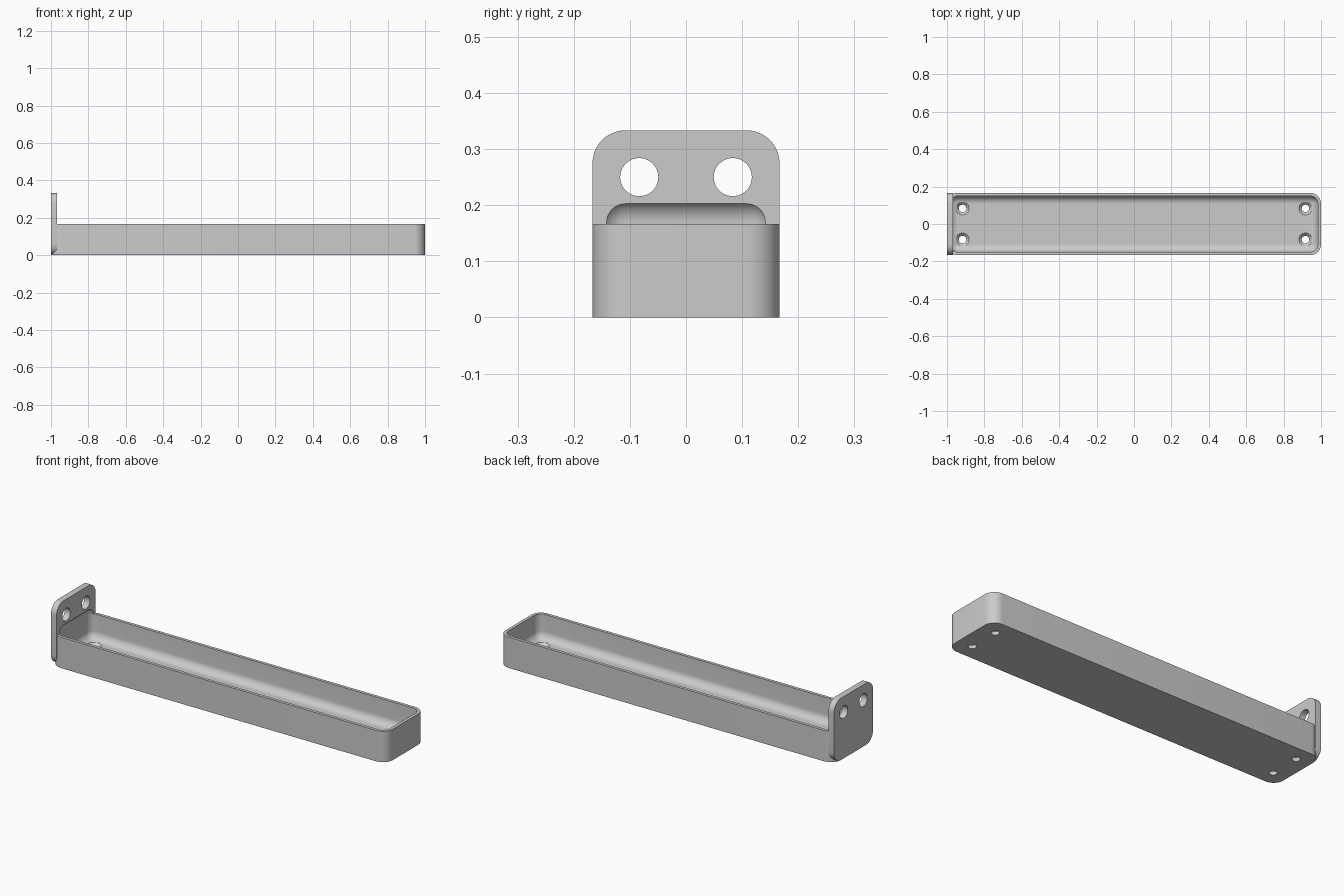
import bpy, bmesh, math
from mathutils import Matrix, Vector

cube = bpy.data.objects.get("Cube")
if cube:
    bpy.data.objects.remove(cube, do_unlink=True)

U = 1 / 60                     # design unit
WIDTH, WALL = 10 * U, U        # half width, wall thickness
OUTER_R, INNER_R = 3.5 * U, 2.5 * U

grey = bpy.data.materials.new("light grey")
grey.use_nodes = True
grey.diffuse_color = (0.6, 0.6, 0.6, 1)
grey.node_tree.nodes["Principled BSDF"].inputs["Base Color"].default_value = (0.6, 0.6, 0.6, 1)


def make_object(name, bm):
    bmesh.ops.recalc_face_normals(bm, faces=bm.faces)
    mesh = bpy.data.meshes.new(name)
    bm.to_mesh(mesh)
    bm.free()
    mesh.materials.append(grey)
    obj = bpy.data.objects.new(name, mesh)
    bpy.context.collection.objects.link(obj)
    return obj


def rounded_box(name, low, high, radius, axis=None):
    """Box with the edges along one axis rounded, or all edges if axis is None."""
    low, high = Vector(low), Vector(high)
    bm = bmesh.new()
    bmesh.ops.create_cube(bm, size=1)
    for v in bm.verts:
        v.co = (low + high) / 2 + v.co * (high - low)
    edges = [e for e in bm.edges if axis is None
             or abs((e.verts[0].co - e.verts[1].co).normalized()[axis]) > 0.9]
    bmesh.ops.bevel(bm, geom=edges, offset=radius, segments=10, profile=0.5, affect='EDGES')
    return make_object(name, bm)


def turned(name, profile, matrix):
    """Solid of revolution from (radius, height) points."""
    bm = bmesh.new()
    verts = [bm.verts.new((r, 0, z)) for r, z in profile]
    edges = [bm.edges.new(pair) for pair in zip(verts, verts[1:])]
    bmesh.ops.spin(bm, geom=verts + edges, cent=(0, 0, 0), axis=(0, 0, 1),
                   angle=math.tau, steps=40)
    bmesh.ops.remove_doubles(bm, verts=bm.verts, dist=1e-5)
    bm.transform(matrix)
    return make_object(name, bm)


def combine(target, tool, operation):
    tool.hide_render = True
    mod = target.modifiers.new(tool.name, 'BOOLEAN')
    mod.operation, mod.solver, mod.object = operation, 'EXACT', tool
    bpy.context.view_layer.objects.active = target
    bpy.ops.object.modifier_apply(modifier=mod.name)
    bpy.data.objects.remove(tool, do_unlink=True)


# Tray body and upright mounting plate in one piece
tray = rounded_box("tray_with_mounting_plate", (-1, -WIDTH, 0), (1, WIDTH, 10 * U), OUTER_R, axis=2)
plate = rounded_box("mounting_plate", (-1, -WIDTH, 0), (-1 + 2 * U, WIDTH, 20 * U), OUTER_R, axis=0)
combine(tray, plate, 'UNION')

# Filleted cavity, biting slightly into the plate
cavity = rounded_box("cavity_cutter", (-1 + WALL, -WIDTH + WALL, 2 * U),
                     (1 - WALL, WIDTH - WALL, 0.211), INNER_R)
combine(tray, cavity, 'DIFFERENCE')

# Round holes in the plate and countersunk holes in the floor
floor = 2 * U
screw = [(0, -0.02), (0.02, -0.02), (0.02, floor - 0.015), (0.035, floor), (0.035, 0.07), (0, 0.07)]
bore = [(0, -0.05), (0.034, -0.05), (0.034, 0.05), (0, 0.05)]
for y in (-5 * U, 5 * U):
    place = Matrix.Translation((-1 + U, y, 15 * U)) @ Matrix.Rotation(math.pi / 2, 4, 'Y')
    combine(tray, turned("plate_hole_cutter", bore, place), 'DIFFERENCE')
    for x in (-55 * U, 55 * U):
        place = Matrix.Translation((x, y, 0))
        combine(tray, turned("screw_hole_cutter", screw, place), 'DIFFERENCE')

# Smooth fillets, crisp edges
bpy.ops.object.select_all(action='DESELECT')
tray.select_set(True)
bpy.context.view_layer.objects.active = tray
bpy.ops.object.shade_smooth_by_angle(angle=math.radians(30))
